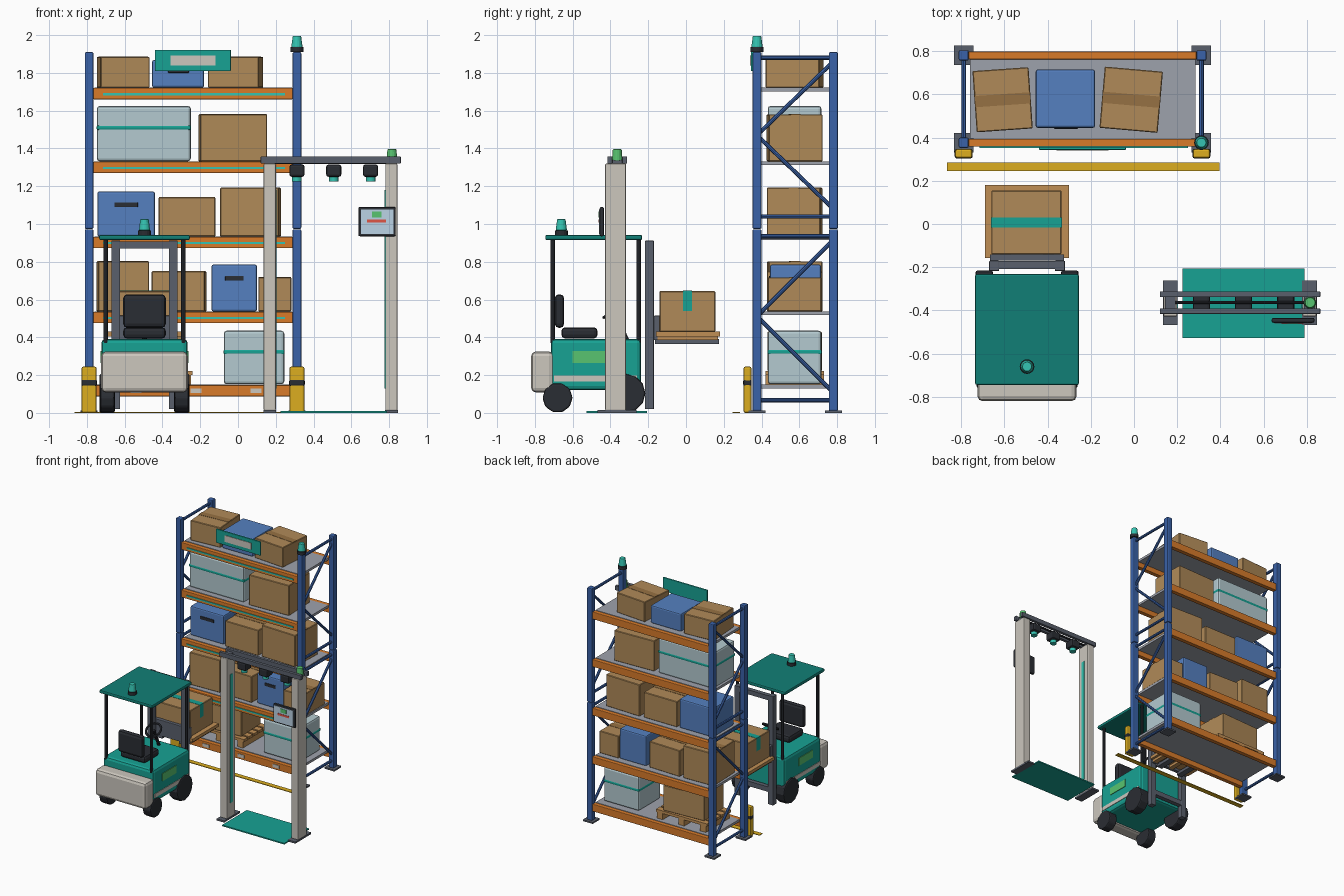
import bpy, math
from mathutils import Vector

if "Cube" in bpy.data.objects:
    bpy.data.objects.remove(bpy.data.objects["Cube"])

MATS = {}
def mat(name, hexcol):
    m = bpy.data.materials.new(name)
    lin = [(c / 12.92 if c < 0.04 else ((c + 0.055) / 1.055) ** 2.4)
           for c in (int(hexcol[i:i + 2], 16) / 255 for i in (0, 2, 4))]
    m.diffuse_color = (*lin, 1)
    m.use_nodes = True
    m.node_tree.nodes["Principled BSDF"].inputs["Base Color"].default_value = m.diffuse_color
    MATS[name] = m
for n, h in dict(blue="3A62A8", crate="5580C0", orange="D87B2A", teal="17A294", dteal="117F76",
                 lamp="35C4B2", steel="5A606C", deck="9EA2AC", black="2A2D33", yellow="DCAE20",
                 carton="B08A58", tape="967143", wood="C08F55", plastic="B4CAD0", cream="CCC7BE",
                 green="58C470", red="E05545", screen="BBD3E6").items():
    mat(n, h)

def finish(o, name, m, bevel=0, seg=2):
    o.name = name
    o.data.materials.append(MATS[m])
    if bevel:
        b = o.modifiers.new("bevel", 'BEVEL')
        b.width, b.segments, b.limit_method = bevel, seg, 'ANGLE'
    return o

def box(name, x, y, z, m, bevel=0, rot=0, seg=2):
    """Box from (min, max) ranges, optionally turned about its own vertical axis."""
    bpy.ops.mesh.primitive_cube_add(size=1)
    o = bpy.context.object
    d = Vector((x[1] - x[0], y[1] - y[0], z[1] - z[0]))
    for v in o.data.vertices:
        v.co = Vector(a * b for a, b in zip(v.co, d))
    o.location = (sum(x) / 2, sum(y) / 2, sum(z) / 2)
    o.rotation_euler.z = math.radians(rot)
    return finish(o, name, m, bevel, seg)

def cyl(name, c, r, h, m, axis='Z', n=16, r2=None, bevel=0):
    bpy.ops.mesh.primitive_cone_add(vertices=n, radius1=r, radius2=r if r2 is None else r2, depth=h, location=c)
    o = bpy.context.object
    if axis == 'X':
        o.rotation_euler.y = math.pi / 2
    return finish(o, name, m, bevel)

def rod(name, a, b, r, m, n=8):
    a, b = Vector(a), Vector(b)
    o = cyl(name, (a + b) / 2, r, (b - a).length, m, n=n)
    o.rotation_euler = (b - a).to_track_quat('Z', 'Y').to_euler()
    return o

def beacon(name, x, y, z):
    cyl(name + "_base", (x, y, z + .013), .034, .026, "black")
    cyl(name + "_lamp", (x, y, z + .056), .03, .06, "lamp", r2=.022, bevel=.004)

# ---- rack frames: two-stage uprights, feet, braces, guards
LX, RX, FY, BY = -.788, .312, .376, .78
for side, x in (("left", LX), ("right", RX)):
    for end, y in (("front", FY), ("back", BY)):
        p = f"{side}_{end}"
        for st, z in (("lower", (0.01, .972)), ("upper", (.974, 1.91))):
            box(f"{p}_{st}_upright", (x - .023, x + .023), (y - .024, y + .024), z, "blue", .007)
        box(p + "_foot_plate", (x - .045, x + .045), (y - .045, y + .045), (0, .012), "steel")
    for z0, z1 in ((.067, .935), (1.04, 1.88)):
        zm = (z0 + z1) / 2
        for i, (a, b) in enumerate((((FY, z0), (BY, z0)), ((FY, z1), (BY, z1)),
                                    ((BY, z1 - .02), (FY, zm + .01)), ((FY, zm + .01), (BY, z0 + .04)))):
            rod(f"{side}_brace_{i}", (x, *a), (x, *b), .011, "blue")
    box(side + "_guard", (x - .04, x + .04), (.305, .347), (0, .245), "yellow", .01)
    box(side + "_guard_band", (x - .0415, x + .0415), (.303, .348), (.14, .178), "black", .01)
beacon("rack_beacon", RX, FY, 1.91)
box("floor_line", (-.865, .395), (.245, .285), (0, .005), "yellow")

# ---- rack levels: beams, decks, light strips
for i, z in enumerate((.147, .535, .932, 1.33, 1.72)):
    for end, y in (("front", FY), ("back", BY)):
        box(f"{end}_beam_{i}", (LX + .023, RX - .023), (y - .018, y + .018), (z - .06, z), "orange", .004)
    box(f"deck_{i}", (-.76, .285), (.395, .762), (z - .018, z + .002), "deck")
    if i:
        box(f"light_strip_{i}", (-.715, .25), (.352, .36), (z - .039, z - .027), "lamp")
for i, x in enumerate((-.54, -.222, .095)):
    box(f"beam_label_{i}", (x - .03, x + .03), (.354, .36), (.104, .13), "cream")

# ---- sign
box("sign_panel", (-.44, -.038), (.343, .357), (1.81, 1.922), "teal", .003)
box("sign_face", (-.358, -.118), (.339, .345), (1.84, 1.893), "cream")

# ---- stored goods
Y = (.433, .717)
def carton(i, x, z, rot=0, y=Y):
    box(f"carton_{i}", x, y, z, "carton", .004, rot, 1)
    c = sum(y) / 2
    box(f"carton_tape_{i}", (x[0] + .001, x[1] - .001), (c - .026, c + .026), (z[1] - .01, z[1] + .002), "tape", 0, rot)
def crate(i, x, z, handle=None):
    box(f"blue_crate_{i}", x, (.445, .715), z, "crate", .01)
    box(f"crate_handle_{i}", handle[:2], (.44, .45), handle[2:], "black", .003)
def tote(i, x, z, band):
    box(f"plastic_tote_{i}", x, Y, z, "plastic", .015)
    box(f"tote_band_{i}", (x[0] - .002, x[1] + .002), (Y[0] - .002, Y[1] + .002), (band, band + .025), "teal", .008)

goods = [((-.738, -.478), (1.722, 1.885), 4), ((-.148, .122), (1.722, 1.885), -5),
         ((-.205, .15), (1.332, 1.58), 2), ((-.42, -.12), (.934, 1.142), 0),
         ((-.09, .222), (.934, 1.192), -2), ((-.745, -.475), (.537, .802), 2),
         ((-.452, -.172), (.537, .75), -2), ((.108, .282), (.537, .718), 0)]
for i, g in enumerate(goods):
    carton(i, *g)
crate(0, (-.455, -.18), (1.722, 1.868), (-.37, -.26, 1.80, 1.825))
crate(1, (-.745, -.44), (.934, 1.172), (-.655, -.53, 1.09, 1.115))
crate(2, (-.14, .10), (.537, .785), (-.068, .03, .70, .725))
tote(0, (-.747, -.25), (1.332, 1.625), 1.497)
tote(1, (-.075, .245), (.152, .435), .31)

# ---- wooden pallet with carton on bottom level
for i in range(3):
    x = -.69 + i * .195
    box(f"pallet_runner_{i}", (x, x + .05), (.42, .73), (.15, .2), "wood")
for i in range(5):
    y = .42 + i * .065
    box(f"pallet_slat_{i}", (-.7, -.24), (y, y + .05), (.2, .222), "wood")
carton("pallet", (-.65, -.29), (.222, .43), 3, (.44, .71))

# ---- forklift body
CX = -.495
def sym(w):
    return (CX - w, CX + w)
box("truck_body", sym(.228), (-.715, -.238), (.12, .392), "teal", .022)
box("counterweight", sym(.23), (-.82, -.70), (.108, .325), "cream", .025)
box("roof", sym(.24), (-.745, -.232), (.915, .942), "dteal", .008)
box("seat_cushion", sym(.113), (-.66, -.468), (.394, .453), "black", .02)
box("seat_back", sym(.113), (-.695, -.645), (.45, .628), "black", .022)
beacon("truck_beacon", CX, -.66, .94)
for s, side in ((-1, "left"), (1, "right")):
    xo = CX + s * .229
    box(side + "_green_panel", (xo - .004, xo + .004), (-.6, -.42), (.265, .327), "green")
    box(side + "_pale_stripe", (xo - .003, xo + .003), (-.70, -.26), (.165, .197), "cream")
    for nm, y in (("rear", -.705), ("front", -.25)):
        rod(f"{side}_{nm}_roof_post", (CX + s * .205, y, .37), (CX + s * .205, y, .92), .012, "black")
    cyl(side + "_rear_wheel", (CX + s * .197, -.68, .08), .08, .075, "black", 'X', 10, bevel=.01)
    cyl(side + "_front_wheel", (CX + s * .198, -.318, .103), .103, .082, "black", 'X', 12, bevel=.01)
    # mast rail and fork
    xm = CX + s * .152
    box(side + "_mast_rail", (xm - .023, xm + .023), (-.217, -.17), (.02, .912), "steel", .003)
    xf = CX + s * .1
    box(side + "_fork", (xf - .025, xf + .025), (-.14, .175), (.365, .392), "steel", .003)
    box(side + "_fork_shank", (xf - .025, xf + .025), (-.165, -.135), (.365, .515), "steel")
box("mast_top_bar", sym(.165), (-.208, -.172), (.87, .907), "steel")
box("mast_lower_bar", sym(.15), (-.208, -.172), (.12, .16), "steel")
box("carriage_plate", sym(.172), (-.17, -.14), (.385, .515), "steel", .004)
rod("steering_column", (CX, -.31, .38), (CX, -.385, .54), .012, "black")
bpy.ops.mesh.primitive_torus_add(major_radius=.06, minor_radius=.009, major_segments=20, minor_segments=6,
                                 location=(CX, -.385, .54), rotation=(math.radians(35), 0, 0))
finish(bpy.context.object, "steering_wheel", "black")

# ---- carried load
box("load_board", (-.69, -.30), (-.158, .18), (.405, .43), "wood")
for i, x in enumerate((-.67, CX - .02, -.36)):
    box(f"load_board_runner_{i}", (x, x + .04), (-.15, .17), (.385, .407), "wood")
box("load_carton", (-.66, -.335), (-.14, .155), (.43, .645), "carton", .004, 0, 1)
box("load_tape", (-.662, -.333), (-.016, .031), (.54, .647), "teal")

# ---- scanning gate
GY = -.373
for side, x, s in (("left", .168, 1), ("right", .812, -1)):
    box(f"gate_{side}_post", (x - .032, x + .032), (GY - .055, GY + .055), (.012, 1.32), "cream", .006)
    box(f"gate_{side}_foot", (x - .034, x + .034), (-.468, -.262), (0, .014), "steel")
    xs = x + s * .032
    box(f"gate_{side}_strip", (xs - .004, xs + .004), (GY - .015, GY + .015), (.13, 1.18), "lamp")
for nm, y in (("front", -.403), ("back", -.325)):
    box(f"gate_{nm}_rail", (.12, .862), (y - .013, y + .013), (1.32, 1.357), "steel", .003)
rod("gate_cable_rail", (.18, -.364, 1.325), (.8, -.364, 1.325), .007, "black")
for i, x in enumerate((.312, .507, .702)):
    box(f"sensor_{i}", (x - .04, x + .04), (-.405, -.323), (1.25, 1.315), "black", .012)
    cyl(f"sensor_lens_{i}", (x, -.364, 1.24), .025, .032, "lamp")
cyl("gate_status_lamp", (.815, -.364, 1.366), .028, .06, "green", r2=.024, bevel=.004)
for nm, x in (("left", .168), ("right", .812)):
    box(f"gate_{nm}_cap", (x - .025, x + .025), (-.40, -.33), (1.315, 1.34), "steel")
box("floor_mat", (.225, .788), (-.527, -.207), (0, .01), "teal")

# ---- tablet on gate
box("tablet_case", (.637, .835), (-.457, -.434), (.935, 1.09), "black", .008)
box("tablet_screen", (.65, .822), (-.460, -.455), (.948, 1.077), "screen")
box("tablet_green_tile", (.71, .76), (-.463, -.458), (1.035, 1.066), "green")
box("tablet_red_bar", (.682, .784), (-.463, -.458), (1.007, 1.023), "red")
